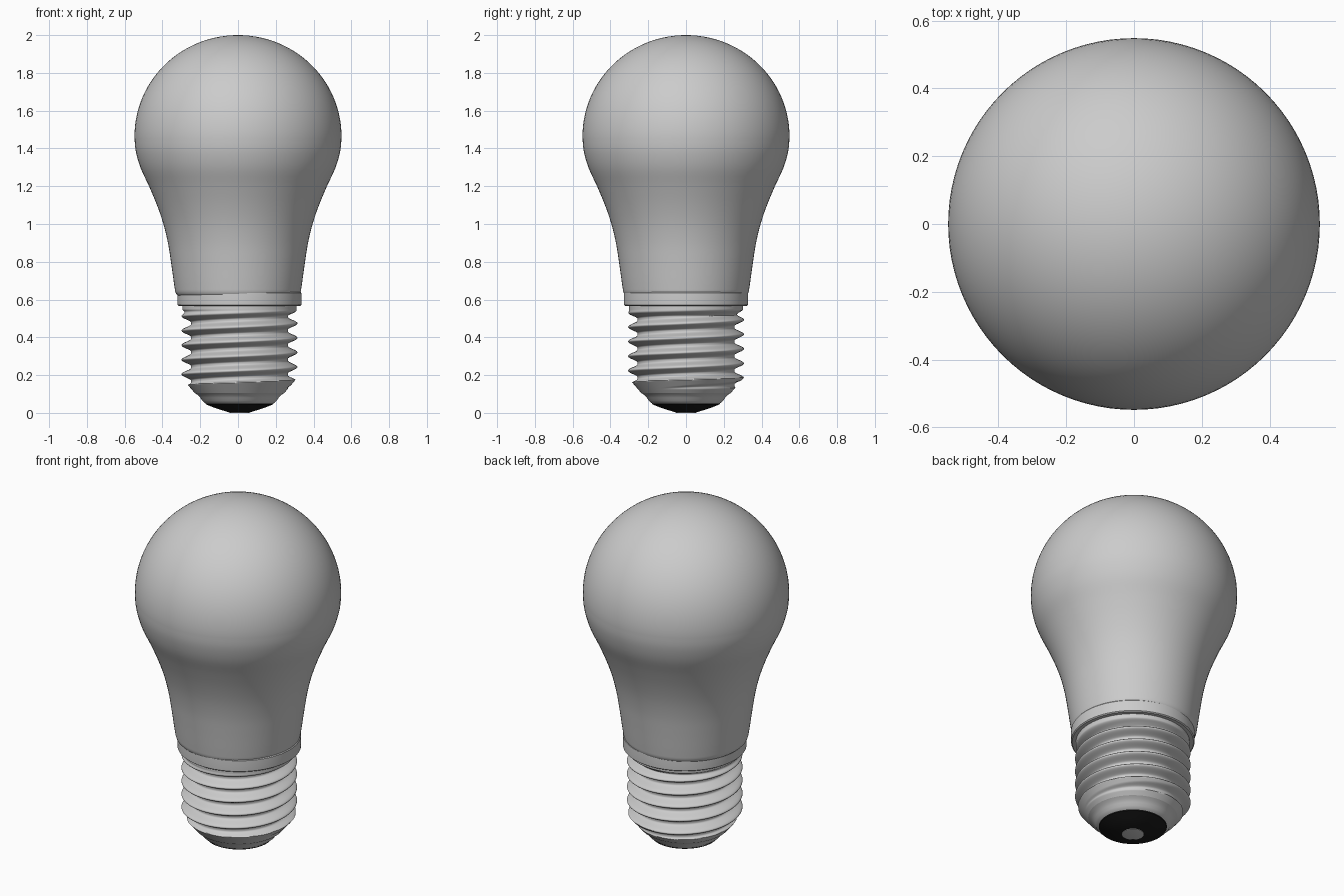
import bpy, bmesh, math
from mathutils import Vector

if "Cube" in bpy.data.objects:
    bpy.data.objects.remove(bpy.data.objects["Cube"])

BASE_X = 0.008          # metal base sits slightly off the glass axis
PITCH = 0.077


def surface(name, rows, segs, point, x=0.0, color=None, angle=35):
    """Closed-around grid: point(row, theta) -> (radius, z)."""
    bm = bmesh.new()
    rings = []
    for row in rows:
        ring = []
        for i in range(segs):
            t = 2 * math.pi * i / segs
            r, z = point(row, t)
            ring.append(bm.verts.new((r * math.cos(t), r * math.sin(t), z)))
        rings.append(ring)
    for a, b in zip(rings, rings[1:]):
        for i in range(segs):
            j = (i + 1) % segs
            bm.faces.new((a[i], a[j], b[j], b[i]))
    bmesh.ops.remove_doubles(bm, verts=bm.verts, dist=1e-5)
    bmesh.ops.recalc_face_normals(bm, faces=bm.faces)
    me = bpy.data.meshes.new(name)
    bm.to_mesh(me)
    bm.free()
    ob = bpy.data.objects.new(name, me)
    ob.location.x = x
    bpy.context.collection.objects.link(ob)
    if color:
        mat = bpy.data.materials.new(name)
        mat.diffuse_color = color
        mat.use_nodes = True
        mat.node_tree.nodes["Principled BSDF"].inputs["Base Color"].default_value = mat.diffuse_color
        me.materials.append(mat)
    bpy.ops.object.select_all(action='DESELECT')
    ob.select_set(True)
    bpy.context.view_layer.objects.active = ob
    bpy.ops.object.shade_smooth_by_angle(angle=math.radians(angle))
    return ob


def lathe(name, profile, segs=96, **kw):
    return surface(name, profile, segs, lambda p, t: p, **kw)


def smooth_curve(pts, steps=4):
    """Catmull-Rom through the profile points."""
    p = [Vector(q) for q in [pts[0], *pts, pts[-1]]]
    out = []
    for a, b, c, d in zip(p, p[1:], p[2:], p[3:]):
        for k in range(steps):
            t = k / steps
            out.append(tuple(0.5 * (2 * b + (c - a) * t + (2 * a - 5 * b + 4 * c - d) * t ** 2
                                    + (3 * b - a - 3 * c + d) * t ** 3)))
    return out


# Glass envelope: flared neck, then an elliptical dome
neck = smooth_curve([(0.333, 0.645), (0.341, 0.70), (0.355, 0.80), (0.371, 0.90),
                     (0.395, 1.00), (0.429, 1.10), (0.471, 1.20), (0.517, 1.30),
                     (0.542, 1.39), (0.548, 1.465)])
dome = [(0.548 * math.cos(a), 1.465 + 0.535 * math.sin(a))
        for a in (math.pi / 2 * k / 28 for k in range(28))] + [(0, 2.0)]
lathe("glass_bulb", [(0, 0.615), (0.30, 0.615), (0.318, 0.62), (0.328, 0.63)] + neck + dome)

# Collar joining glass and thread
lathe("collar", [(0.27, 0.567), (0.322, 0.567), (0.328, 0.572), (0.329, 0.60),
                 (0.328, 0.634), (0.324, 0.639), (0.30, 0.639)], x=BASE_X)


# Right-handed screw thread, fading out at both ends
def thread(z, t):
    phase = ((z - 0.397) / PITCH - t / (2 * math.pi)) % 1.0
    d = min(phase, 1 - phase) * 2            # 0 at crest, 1 at root
    r = 0.256 + 0.051 * (0.5 + 0.5 * math.cos(math.pi * min(1, d * 1.15))) ** 0.9
    k = min(1, max(0, (z - 0.515) / 0.03))
    r = r * (1 - k) + 0.302 * k
    return min(r, 0.237 + (z - 0.105) * 0.85), z


surface("screw_thread", [0.105 + 0.465 * i / 120 for i in range(121)], 96, thread,
        x=BASE_X, angle=60)

# Stepped lower end of the metal shell
lathe("shell_bottom", [(0.237, 0.105), (0.222, 0.095), (0.207, 0.08), (0.198, 0.065),
                       (0.180, 0.05), (0.172, 0.047)], x=BASE_X)

# Black insulator cone and its contact
lathe("insulator", [(0.181, 0.05), (0.178, 0.045), (0.13, 0.026), (0.06, 0.004), (0, 0.004)],
      x=BASE_X, color=(0.01, 0.01, 0.01, 1))
lathe("contact", [(0.06, 0.012), (0.058, 0.002), (0.05, 0), (0, 0)], segs=48, x=BASE_X)
